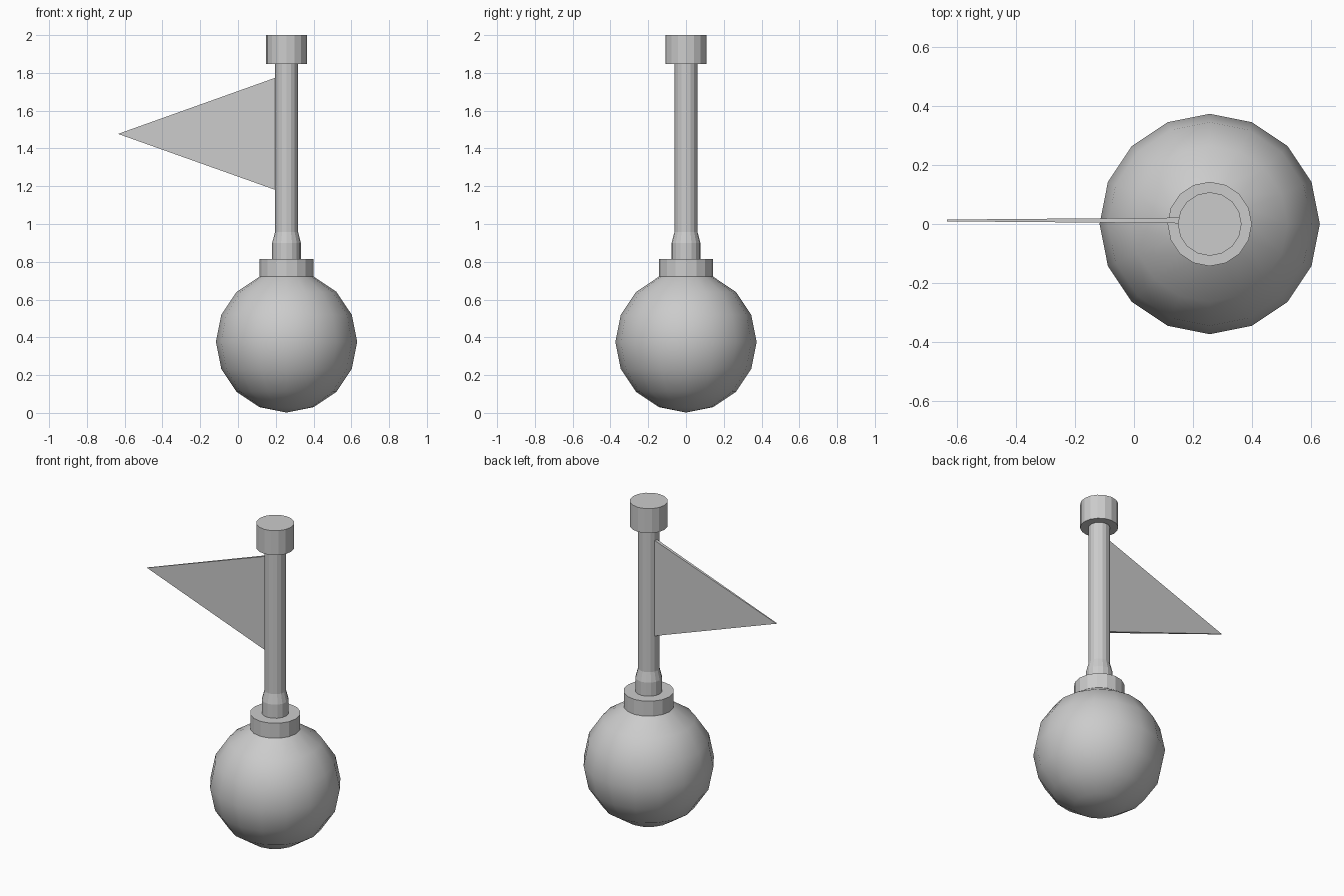
import bpy, bmesh, math

if "Cube" in bpy.data.objects:
    bpy.data.objects.remove(bpy.data.objects["Cube"])

CX = 0.257      # axis of the ball and mast
SIDES = 16


def add_mesh(name, bm, smooth=False):
    bmesh.ops.recalc_face_normals(bm, faces=bm.faces)
    for f in bm.faces:
        f.smooth = smooth
    me = bpy.data.meshes.new(name)
    bm.to_mesh(me)
    bm.free()
    ob = bpy.data.objects.new(name, me)
    bpy.context.collection.objects.link(ob)
    return ob


def lathe(name, profile, smooth=False):
    """Spin a list of (radius, z) points around the mast axis."""
    bm = bmesh.new()
    pts = [bm.verts.new((r, 0, z)) for r, z in profile]
    edges = [bm.edges.new(p) for p in zip(pts, pts[1:])]
    bmesh.ops.spin(bm, geom=pts + edges, cent=(0, 0, 0), axis=(0, 0, 1),
                   angle=2 * math.pi, steps=SIDES)
    bmesh.ops.remove_doubles(bm, verts=bm.verts, dist=1e-5)
    ob = add_mesh(name, bm, smooth)
    ob.location.x = CX
    return ob


# Round base ball, left open where the collar grows out of its top ring
R, CZ = 0.374, 0.376
angles = [math.radians(-90 + 22.5 * i) for i in range(8)]
ball = [(R * math.cos(a) if i else 0, CZ + R * math.sin(a))
        for i, a in enumerate(angles)]
lathe("base_ball", ball, smooth=True)

# Collar on top of the ball
rc, zc = ball[-1]
lathe("collar", [(rc, zc), (rc, 0.815), (0, 0.815)])

# Mast with a thicker tapered foot
lathe("mast", [(0.076, 0.81), (0.076, 0.9), (0.061, 0.958), (0.061, 1.86)])

# Cap at the top of the mast
lathe("mast_cap", [(0, 1.847), (0.108, 1.847), (0.108, 2.0), (0, 2.0)])

# Pennant, thinning towards its tip
bm = bmesh.new()
sides = []
for s in (-1, 1):
    sides.append([bm.verts.new((x, 0.012 + s * t, z)) for x, z, t in
                  ((0.205, 1.178, 0.01), (0.205, 1.777, 0.01), (-0.635, 1.477, 0.003))])
for tri in sides:
    bm.faces.new(tri)
for i in range(3):
    j = (i + 1) % 3
    bm.faces.new((sides[0][i], sides[0][j], sides[1][j], sides[1][i]))
add_mesh("pennant", bm)
